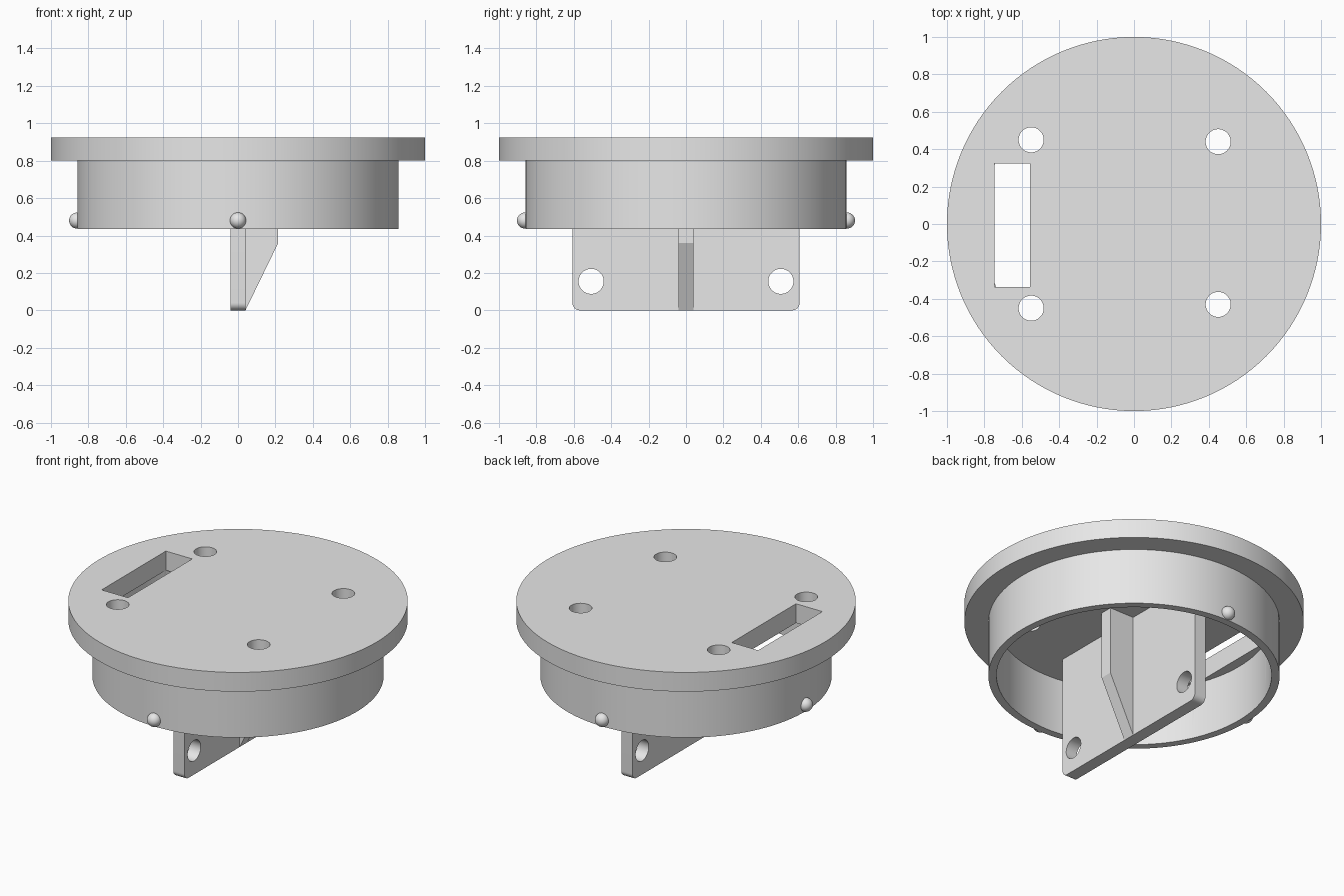
import bpy, bmesh, math
from mathutils import Matrix, Vector

cube = bpy.data.objects.get("Cube")
if cube:
    bpy.data.objects.remove(cube, do_unlink=True)

# Single grey material
grey = bpy.data.materials.new("plain grey")
grey.use_nodes = True
GREY = (0.8, 0.8, 0.8, 1)
grey.diffuse_color = GREY
grey.node_tree.nodes["Principled BSDF"].inputs["Base Color"].default_value = GREY

LID_TOP, LID_BOTTOM, RING_BOTTOM = 0.925, 0.8, 0.435
RING_OUT, RING_IN = 0.858, 0.81
HALF = 0.04                      # half thickness of the bracket walls


def finish(name, bm):
    bmesh.ops.recalc_face_normals(bm, faces=bm.faces[:])
    mesh = bpy.data.meshes.new(name)
    bm.to_mesh(mesh)
    bm.free()
    mesh.materials.append(grey)
    obj = bpy.data.objects.new(name, mesh)
    bpy.context.collection.objects.link(obj)
    return obj


def activate(obj):
    bpy.ops.object.select_all(action='DESELECT')
    obj.select_set(True)
    bpy.context.view_layer.objects.active = obj


def smooth(obj):
    activate(obj)
    bpy.ops.object.shade_smooth_by_angle(angle=math.radians(30))


def extrude_profile(name, points, direction):
    bm = bmesh.new()
    face = bm.faces.new([bm.verts.new(p) for p in points])
    out = bmesh.ops.extrude_face_region(bm, geom=[face])
    moved = [v for v in out["geom"] if isinstance(v, bmesh.types.BMVert)]
    bmesh.ops.translate(bm, verts=moved, vec=direction)
    return finish(name, bm)


def add_cylinder(bm, centre, radius, depth, axis):
    turn = Vector((0, 0, 1)).rotation_difference(Vector(axis)).to_matrix().to_4x4()
    bmesh.ops.create_cone(bm, cap_ends=True, segments=48, radius1=radius,
                          radius2=radius, depth=depth,
                          matrix=Matrix.Translation(centre) @ turn)


def cut(obj, bm):
    cutter = finish(obj.name + "_cutter", bm)
    cutter.hide_render = True
    activate(obj)
    mod = obj.modifiers.new("holes", 'BOOLEAN')
    mod.operation, mod.solver, mod.object = 'DIFFERENCE', 'EXACT', cutter
    bpy.ops.object.modifier_apply(modifier=mod.name)
    bpy.data.objects.remove(cutter, do_unlink=True)


# Lid with its hanging ring, turned from one profile
profile = [(0, LID_TOP), (1, LID_TOP), (1, LID_BOTTOM), (RING_OUT, LID_BOTTOM),
           (RING_OUT, RING_BOTTOM), (RING_IN, RING_BOTTOM),
           (RING_IN, LID_BOTTOM), (0, LID_BOTTOM)]
bm = bmesh.new()
verts = [bm.verts.new((r, 0, z)) for r, z in profile]
edges = [bm.edges.new(pair) for pair in zip(verts, verts[1:])]
bmesh.ops.spin(bm, geom=verts + edges, cent=(0, 0, 0), axis=(0, 0, 1),
               angle=math.tau, steps=128)
bmesh.ops.remove_doubles(bm, verts=bm.verts[:], dist=0.0001)
lid = finish("lid_and_ring", bm)

# Screw holes and slot through the lid
bm = bmesh.new()
for x, y in [(-0.55, 0.45), (-0.55, -0.45), (0.45, 0.44), (0.45, -0.43)]:
    add_cylinder(bm, (x, y, 0.87), 0.067, 0.3, (0, 0, 1))
bmesh.ops.create_cube(bm, size=1, matrix=Matrix.Translation((-0.65, -0.007, 0.9))
                      @ Matrix.Diagonal((0.19, 0.66, 0.2, 1)))
cut(lid, bm)
smooth(lid)

# Bracket plate with rounded lower corners
width, corner = 0.607, 0.04
outline = [(-HALF, -width, LID_BOTTOM)]
for side, start in ((-1, math.pi), (1, 1.5 * math.pi)):
    for i in range(9):
        a = start + i * math.pi / 16
        outline.append((-HALF, side * (width - corner) + corner * math.cos(a),
                        corner + corner * math.sin(a)))
outline.append((-HALF, width, LID_BOTTOM))
plate = extrude_profile("bracket_plate", outline, (2 * HALF, 0, 0))

# Pin holes in the plate
bm = bmesh.new()
for side in (-1, 1):
    add_cylinder(bm, (0, side * 0.507, 0.155), 0.067, 0.3, (1, 0, 0))
cut(plate, bm)
smooth(plate)

# Tapered stiffening rib
extrude_profile("bracket_rib", [(HALF, -HALF, 0), (0.215, -HALF, 0.36),
                                (0.215, -HALF, LID_BOTTOM), (HALF, -HALF, LID_BOTTOM)],
                (0, 2 * HALF, 0))

# Snap bumps on three sides of the ring
for name, x, y in (("front", 0, -1), ("back", 0, 1), ("right", -1, 0)):
    bm = bmesh.new()
    bmesh.ops.create_uvsphere(bm, u_segments=32, v_segments=16, radius=0.043,
                              matrix=Matrix.Translation((x * 0.86, y * 0.86, 0.48)))
    smooth(finish("snap_bump_" + name, bm))
